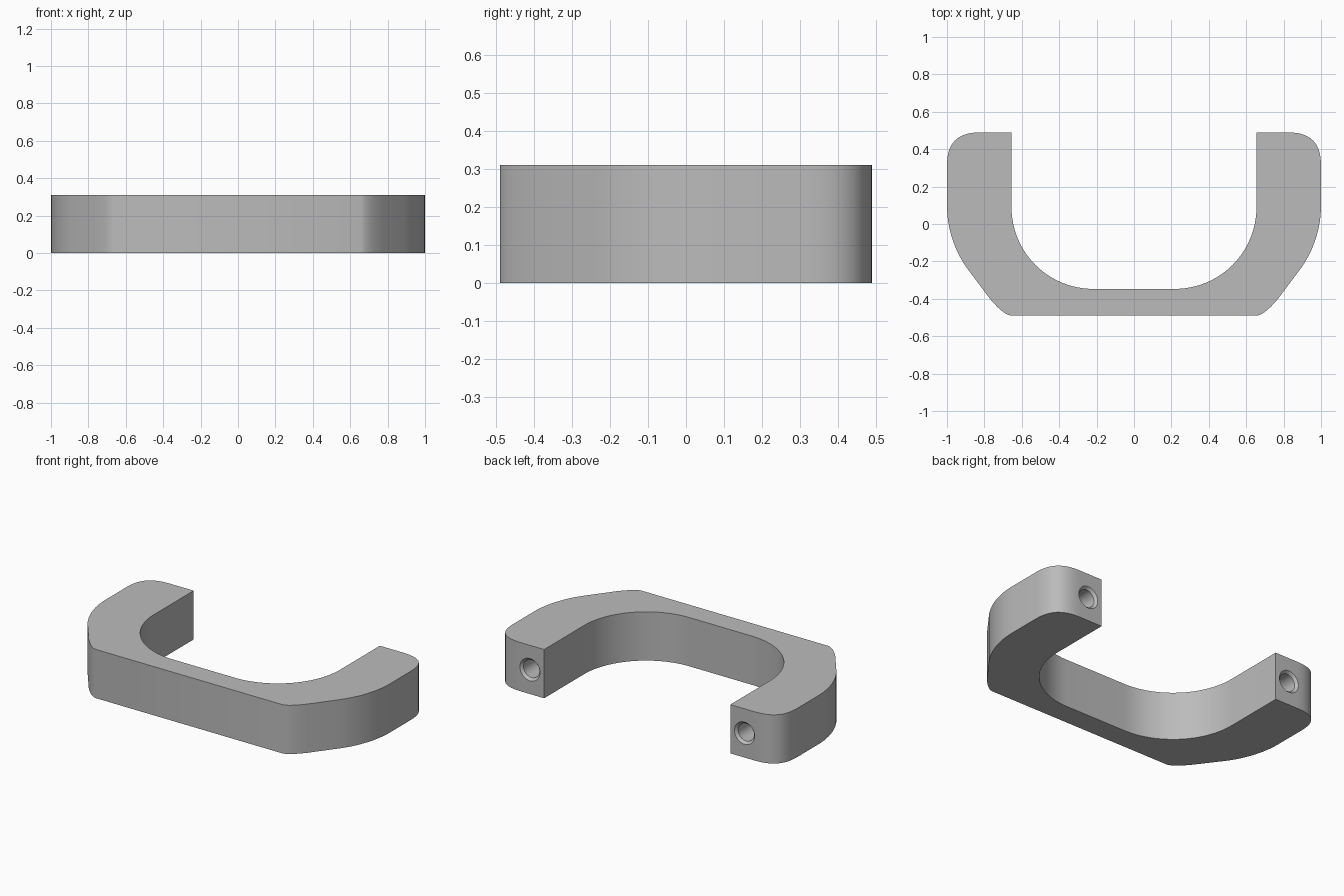
import bpy, bmesh, math
from mathutils import Matrix, Vector

HEIGHT = 0.31
BACK = 0.49
HOLE_X = 0.755

cube = bpy.data.objects.get("Cube")
if cube:
    bpy.data.objects.remove(cube, do_unlink=True)

grey = bpy.data.materials.new("matte_grey")
grey.use_nodes = True
colour = (0.5, 0.5, 0.5, 1)
grey.diffuse_color = colour
grey.node_tree.nodes["Principled BSDF"].inputs["Base Color"].default_value = colour


def bezier(a, b, c, d, steps=14):
    a, b, c, d = (Vector(p) for p in (a, b, c, d))
    points = []
    for i in range(steps + 1):
        t = i / steps
        s = 1 - t
        points.append(a * s**3 + b * 3 * s * s * t + c * 3 * s * t * t + d * t**3)
    return points


def finish(bm, name):
    bmesh.ops.recalc_face_normals(bm, faces=bm.faces)
    mesh = bpy.data.meshes.new(name)
    bm.to_mesh(mesh)
    bm.free()
    obj = bpy.data.objects.new(name, mesh)
    bpy.context.collection.objects.link(obj)
    mesh.materials.append(grey)
    return obj


# Handle outline, left half: outer side first, then the inner bend
half = bezier((0.66, -BACK), (0.70, -0.48), (0.74, -0.435), (0.77, -0.40), 8)
half += bezier((0.89, -0.24), (0.945, -0.165), (1, -0.045), (1, 0.10))
half += bezier((1, 0.31), (1, 0.43), (0.95, BACK), (0.82, BACK))
half.append(Vector((0.655, BACK)))
radius = 0.437
for i in range(25):
    a = -i / 24 * math.pi / 2
    half.append(Vector((0.218 + radius * math.cos(a), 0.09 + radius * math.sin(a))))

# Handle body, extruded upward from the mirrored outline
bm = bmesh.new()
outline = half + [Vector((-p.x, p.y)) for p in reversed(half)]
base = bm.faces.new([bm.verts.new((p.x, p.y, 0)) for p in outline])
result = bmesh.ops.extrude_face_region(bm, geom=[base])
top = [v for v in result["geom"] if isinstance(v, bmesh.types.BMVert)]
bmesh.ops.translate(bm, verts=top, vec=(0, 0, HEIGHT))
handle = finish(bm, "handle")

# Countersunk blind screw holes in the two mounting ends
bm = bmesh.new()
profile = [(0.086, 0.016), (0.056, -0.016), (0.056, -0.32)]
for side in (-1, 1):
    rings = []
    for r, y in profile:
        ring = bmesh.ops.create_circle(bm, segments=32, radius=r)["verts"]
        place = Matrix.Translation((side * HOLE_X, BACK + y, HEIGHT / 2))
        bmesh.ops.transform(bm, verts=ring, matrix=place @ Matrix.Rotation(math.pi / 2, 4, "X"))
        rings.append(ring)
    for lower, upper in zip(rings, rings[1:]):
        for i in range(32):
            j = (i + 1) % 32
            bm.faces.new((lower[i], lower[j], upper[j], upper[i]))
    bm.faces.new(rings[0])
    bm.faces.new(rings[-1])
cutter = finish(bm, "screw_hole_cutter")
cutter.hide_render = True

# Cut the holes, then smooth the curved walls
bpy.context.view_layer.objects.active = handle
handle.select_set(True)
cut = handle.modifiers.new("screw_holes", "BOOLEAN")
cut.object = cutter
cut.operation = "DIFFERENCE"
cut.solver = "EXACT"
bpy.ops.object.modifier_apply(modifier=cut.name)
bpy.data.objects.remove(cutter, do_unlink=True)
bpy.ops.object.shade_smooth_by_angle(angle=math.radians(25))
